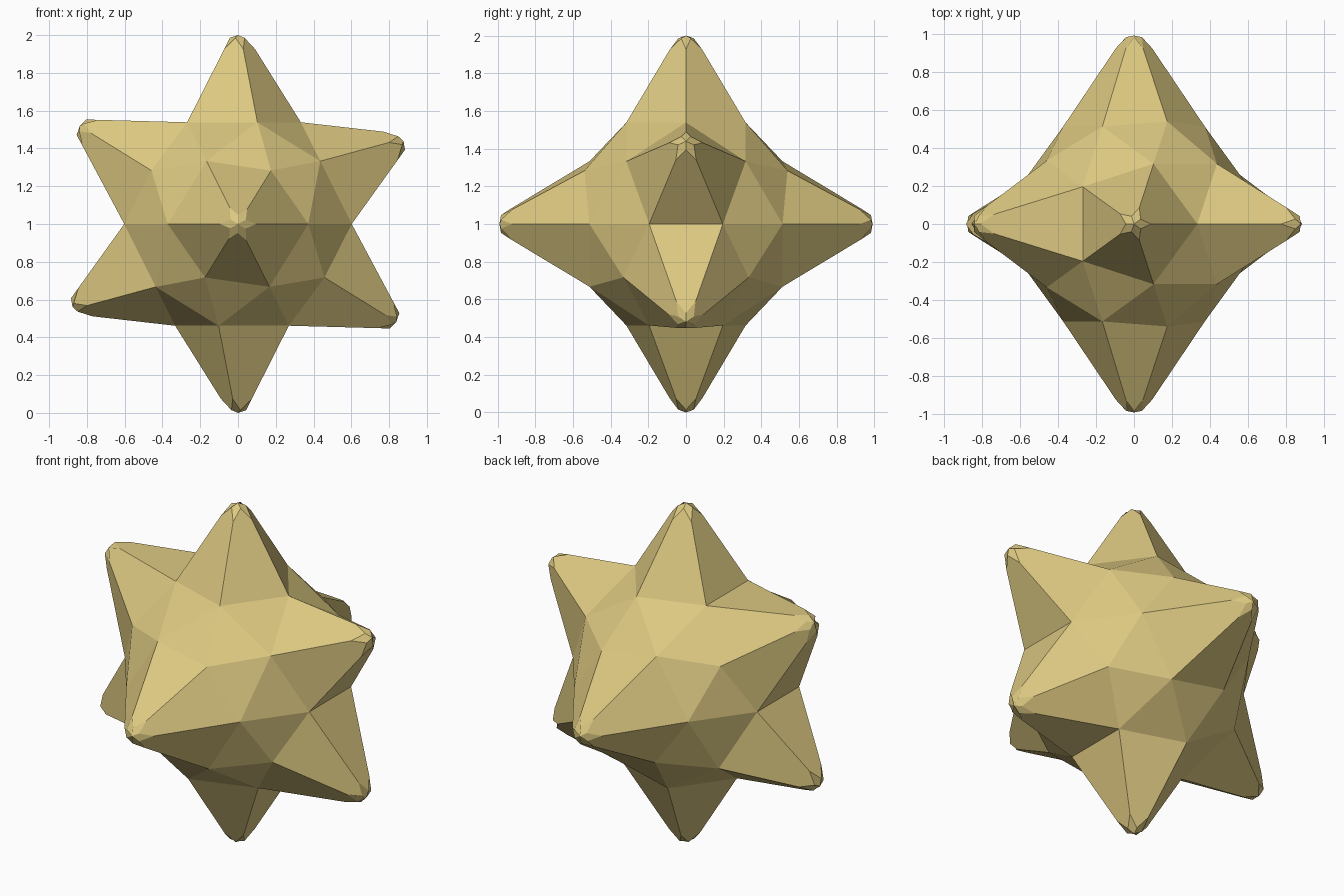
import bpy, bmesh
from mathutils import Vector

if "Cube" in bpy.data.objects:
    bpy.data.objects.remove(bpy.data.objects["Cube"])

BASE_R = 0.633   # radius of the core ball
ROUND = 0.17     # how far down each ridge the tip rounding starts

bm = bmesh.new()
bmesh.ops.create_icosphere(bm, subdivisions=2, radius=BASE_R)


def pull_spike(direction, apex, tip):
    """Pull the core vertex in this direction to a spike and round its point."""
    d = Vector(direction).normalized()
    v = max(bm.verts, key=lambda p: p.co.dot(d) if p.co.length < BASE_R + 0.01 else -9)
    d = v.co.normalized()
    a = d * apex
    centre = bm.verts.new(d * tip)
    corners, after, before, sides = {}, {}, {}, []
    for e in v.link_edges:
        n = e.other_vert(v)
        corners[n] = bm.verts.new(a + (n.co - a).normalized() * ROUND)
    for loop in v.link_loops:
        n, p = loop.link_loop_next.vert, loop.link_loop_prev.vert
        arc = (corners[n].co - a) + (corners[p].co - a)
        m = bm.verts.new(a + arc * 0.293)
        after[n] = before[p] = m
        sides.append((m, corners[n], n, p, corners[p]))
    bmesh.ops.delete(bm, geom=[v], context='VERTS')
    # long spike flanks, then the small facets of the rounded point
    for s in sides:
        bm.faces.new(s)
    for n, c in corners.items():
        bm.faces.new((c, after[n], centre, before[n]))


# poles, front and back, and four slanted side spikes
for s in (1, -1):
    pull_spike((0, 0, s), 1.07, 1.0)
    pull_spike((0, s, 0), 1.065, 0.99)
    pull_spike((0.894 * s, 0, 0.447 * s), 1.05, 0.98)
    pull_spike((-0.851 * s, 0, 0.526 * s), 1.057, 0.985)

bmesh.ops.recalc_face_normals(bm, faces=bm.faces[:])
bmesh.ops.translate(bm, verts=bm.verts[:], vec=(0, 0, 1))

mesh = bpy.data.meshes.new("spiked_star")
bm.to_mesh(mesh)
bm.free()
star = bpy.data.objects.new("spiked_star", mesh)
bpy.context.collection.objects.link(star)

gold = bpy.data.materials.new("pale_gold")
gold.diffuse_color = (0.72, 0.58, 0.22, 1)
gold.use_nodes = True
gold.node_tree.nodes["Principled BSDF"].inputs["Base Color"].default_value = gold.diffuse_color
mesh.materials.append(gold)
